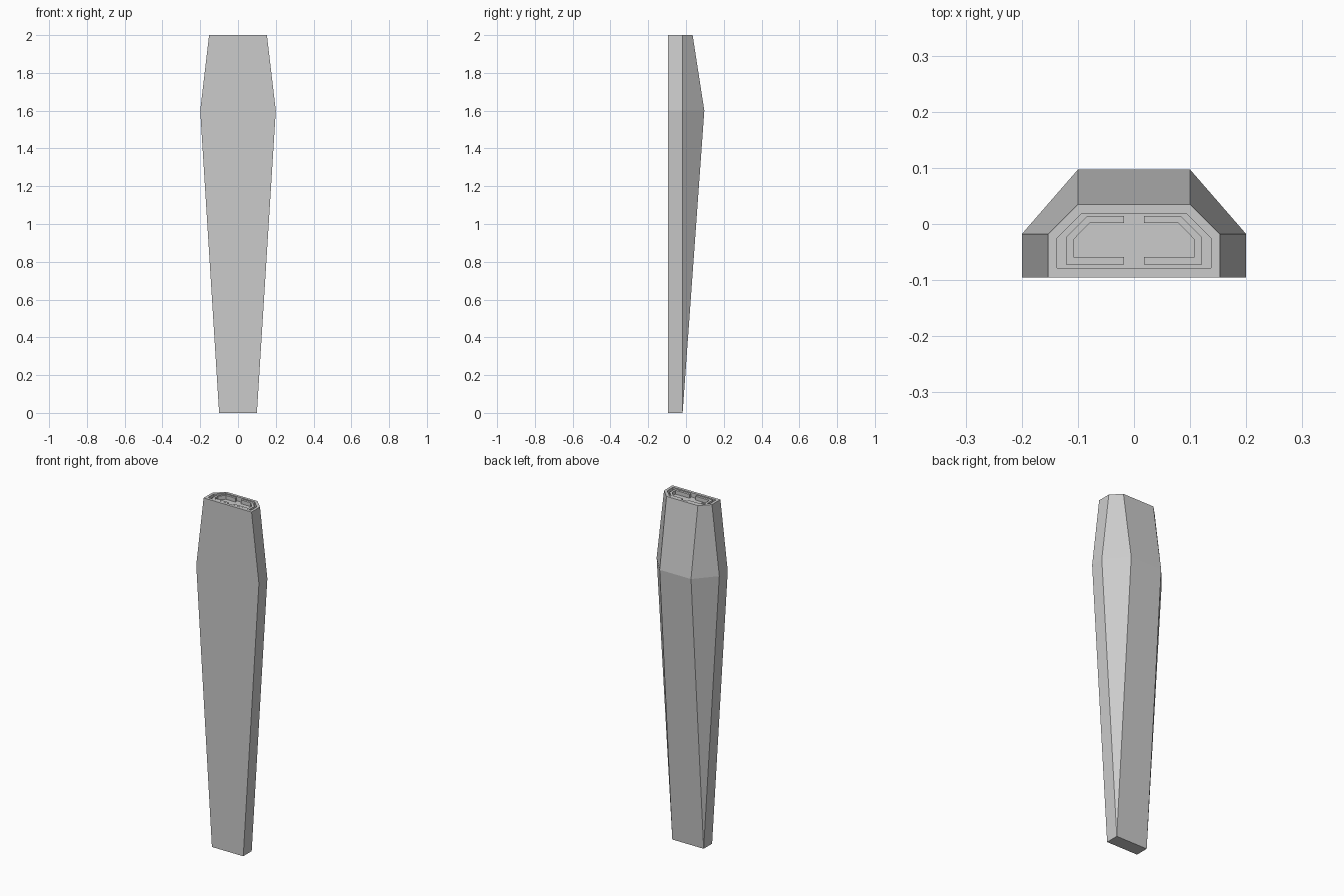
import bpy, bmesh

if "Cube" in bpy.data.objects:
    bpy.data.objects.remove(bpy.data.objects["Cube"])

Y0, Y1 = -0.095, -0.018   # front face and chamfer start
TOP, DEPTH = 2.0, 0.025


def finish(name, bm):
    bmesh.ops.remove_doubles(bm, verts=bm.verts, dist=1e-5)
    bmesh.ops.recalc_face_normals(bm, faces=bm.faces)
    mesh = bpy.data.meshes.new(name)
    bm.to_mesh(mesh)
    bm.free()
    obj = bpy.data.objects.new(name, mesh)
    bpy.context.collection.objects.link(obj)
    return obj


def ring(bm, half, low, mid, flat, back, z):
    right = [(half, low), (half, mid), (flat, back)]
    pts = right + [(-x, y) for x, y in reversed(right)]
    return [bm.verts.new((x, y, z)) for x, y in pts]


# Tapered six-sided body, lofted up and then down into the top recess
bm = bmesh.new()
rings = [
    ring(bm, 0.1, Y0, Y1, 0.1, Y1, 0),
    ring(bm, 0.2, Y0, Y1, 0.1, 0.097, 1.6),
    ring(bm, 0.153, Y0, Y1, 0.1, 0.035, TOP),
    ring(bm, 0.137, -0.078, -0.025, 0.093, 0.019, TOP),
    ring(bm, 0.137, -0.078, -0.025, 0.093, 0.019, TOP - DEPTH),
]
for a, b in zip(rings, rings[1:]):
    for i in range(6):
        j = (i + 1) % 6
        bm.faces.new((a[i], a[j], b[j], b[i]))
bm.faces.new(rings[0])
bm.faces.new(rings[-1])
finish("tapered_body", bm)

# Mirrored C-shaped ridges standing in the recess
profile = [(0.121, -0.072), (0.121, -0.023), (0.084, 0.014), (0.018, 0.014),
           (0.018, 0.002), (0.079, 0.002), (0.108, -0.028), (0.108, -0.059),
           (0.018, -0.059), (0.018, -0.072)]
for side, name in ((1, "right_ridge"), (-1, "left_ridge")):
    bm = bmesh.new()
    face = bm.faces.new([bm.verts.new((side * x, y, TOP - DEPTH)) for x, y in profile])
    up = bmesh.ops.extrude_face_region(bm, geom=[face])["geom"]
    bmesh.ops.translate(bm, vec=(0, 0, DEPTH - 0.003),
                        verts=[v for v in up if isinstance(v, bmesh.types.BMVert)])
    finish(name, bm)
